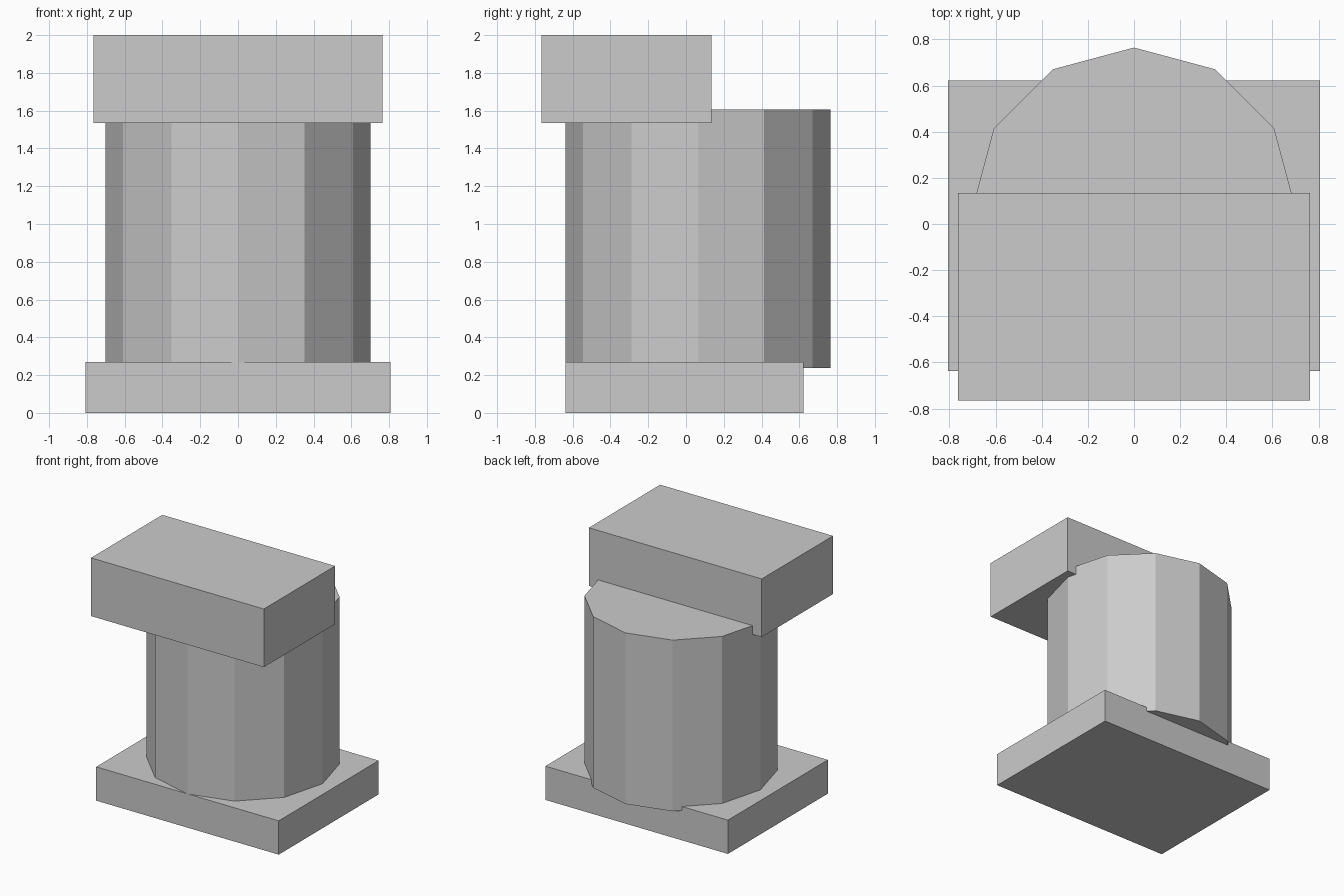
import bpy

if "Cube" in bpy.data.objects:
    bpy.data.objects.remove(bpy.data.objects["Cube"])


def block(name, x_half, y_range, z_range):
    """Box symmetric in x, spanning the given y and z ranges."""
    (y0, y1), (z0, z1) = y_range, z_range
    bpy.ops.mesh.primitive_cube_add(size=1, location=(0, (y0 + y1) / 2, (z0 + z1) / 2))
    obj = bpy.context.object
    obj.name = name
    obj.scale = (2 * x_half, y1 - y0, z1 - z0)
    bpy.ops.object.transform_apply(location=False, rotation=False, scale=True)
    return obj


# Base slab
block("base_slab", 0.807, (-0.638, 0.623), (0, 0.27))

# Twelve-sided column, sunk slightly into both blocks
z0, z1 = 0.237, 1.605
bpy.ops.mesh.primitive_cylinder_add(vertices=12, radius=0.702, depth=z1 - z0,
                                    location=(0, 0.063, (z0 + z1) / 2))
bpy.context.object.name = "column"

# Top block, offset toward the front
block("top_block", 0.764, (-0.765, 0.135), (1.535, 2.0))
